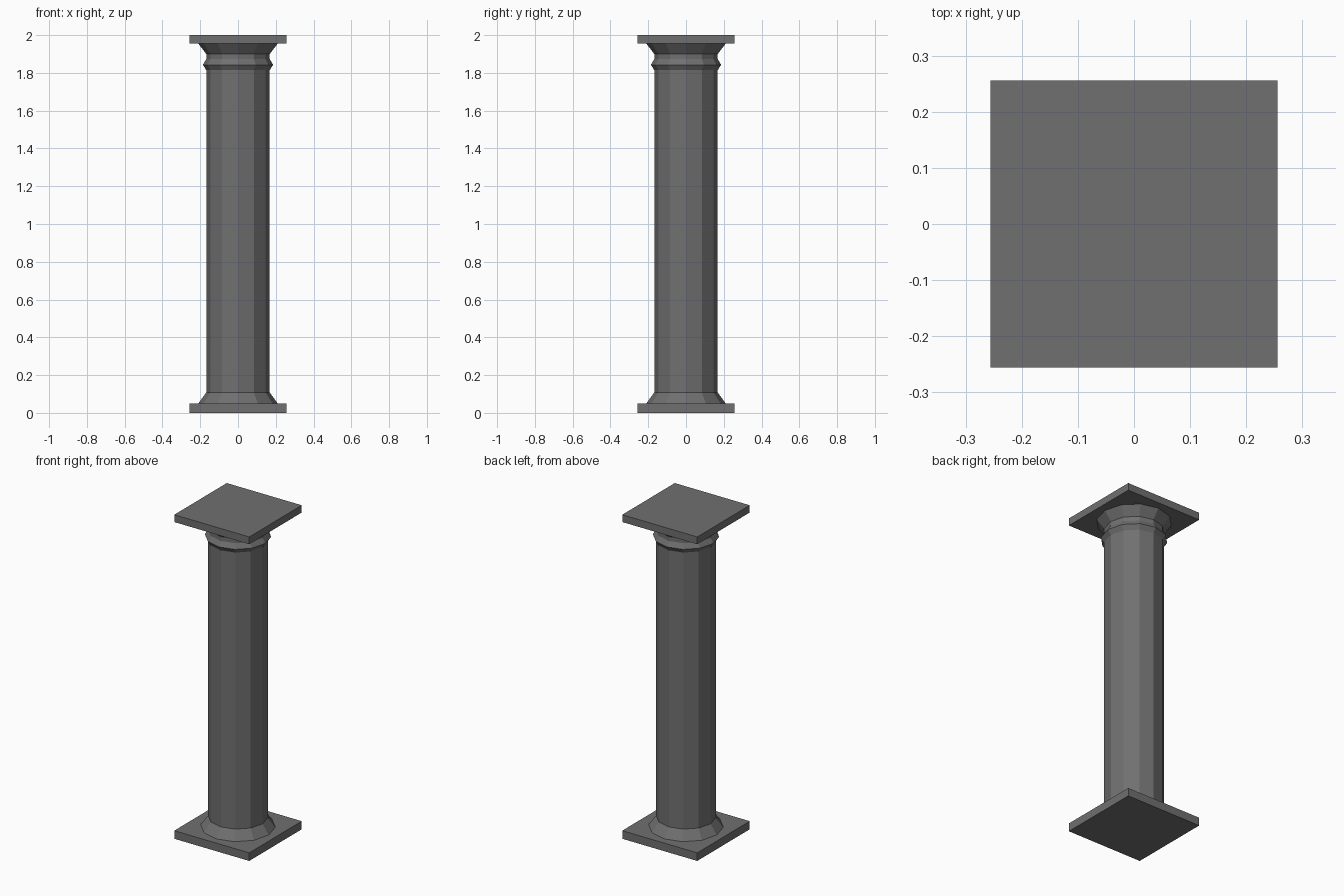
import bpy, bmesh, math

if "Cube" in bpy.data.objects:
    bpy.data.objects.remove(bpy.data.objects["Cube"])

stone = bpy.data.materials.new("dark grey stone")
stone.diffuse_color = (0.162, 0.162, 0.166, 1)
stone.use_nodes = True
stone.node_tree.nodes["Principled BSDF"].inputs["Base Color"].default_value = stone.diffuse_color

SIDES = 12
HALF = 0.256          # half width of the square slabs


def finish(name, bm):
    bmesh.ops.recalc_face_normals(bm, faces=bm.faces)
    mesh = bpy.data.meshes.new(name)
    bm.to_mesh(mesh)
    bm.free()
    mesh.materials.append(stone)
    bpy.context.collection.objects.link(bpy.data.objects.new(name, mesh))


def slab(name, z0, z1):
    bm = bmesh.new()
    bmesh.ops.create_cube(bm, size=1)
    for v in bm.verts:
        v.co = (v.co.x * 2 * HALF, v.co.y * 2 * HALF, z1 if v.co.z > 0 else z0)
    finish(name, bm)


def turned(name, profile):
    """Faceted solid turned about z from (radius, height) points."""
    bm = bmesh.new()
    rings = []
    for r, z in profile:
        angles = [2 * math.pi * i / SIDES for i in range(SIDES)]
        rings.append([bm.verts.new((r * math.cos(a), r * math.sin(a), z)) for a in angles])
    for low, high in zip(rings, rings[1:]):
        for i in range(SIDES):
            j = (i + 1) % SIDES
            bm.faces.new((low[i], low[j], high[j], high[i]))
    bm.faces.new(rings[0])
    bm.faces.new(rings[-1])
    finish(name, bm)


# Square slabs at foot and head
slab("base_slab", 0, 0.05)
slab("top_slab", 1.955, 2)

# Shaft with flared foot, collar ring, neck and flared capital
turned("column_shaft", [
    (0.21, 0.05), (0.168, 0.108),
    (0.168, 1.815), (0.186, 1.843), (0.168, 1.873),
    (0.168, 1.90), (0.21, 1.955),
])
